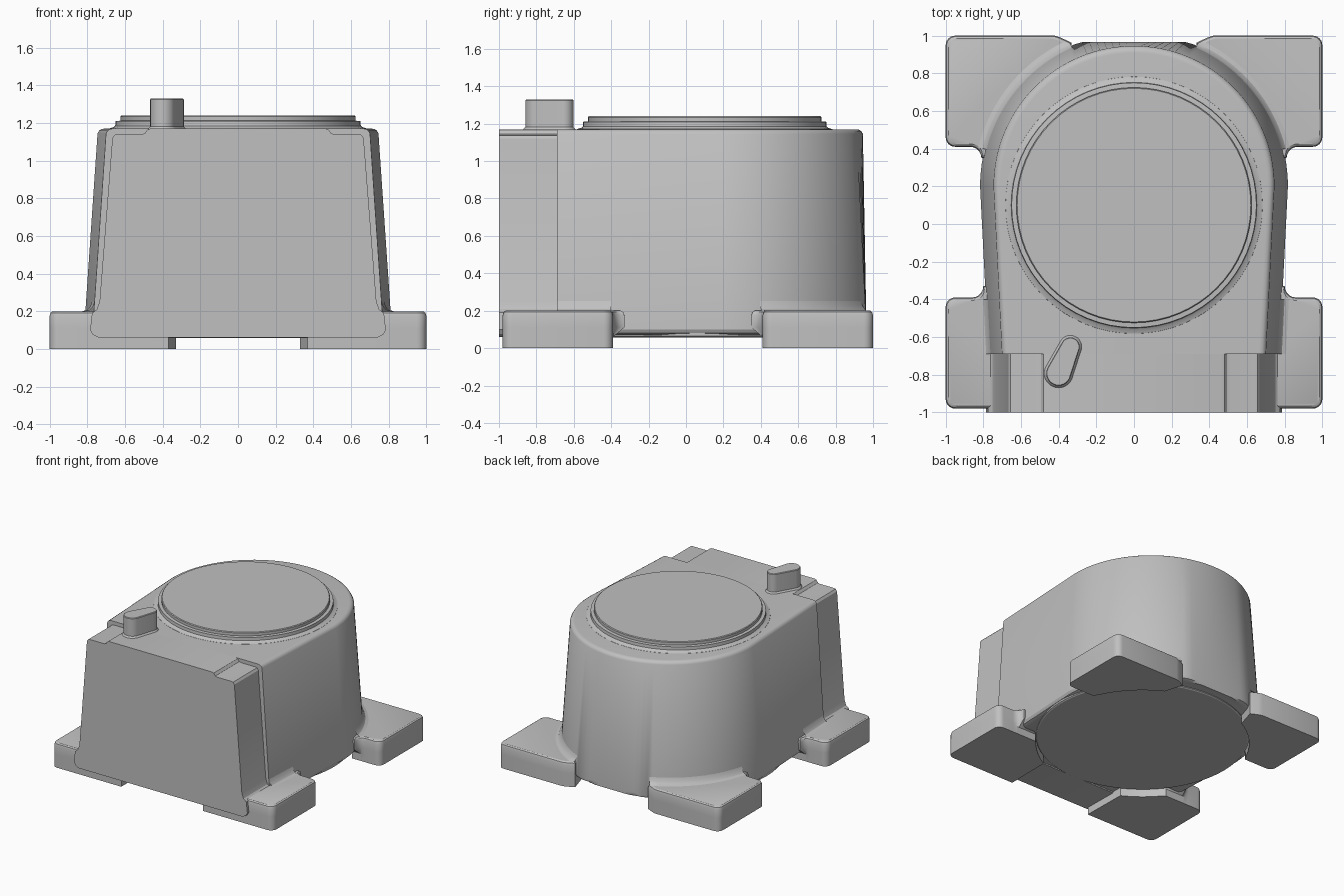
import bpy, bmesh
from math import sin, cos, radians, pi

cube = bpy.data.objects.get("Cube")
if cube:
    bpy.data.objects.remove(cube, do_unlink=True)

grey = bpy.data.materials.new("cast_grey")
grey.use_nodes = True
colour = (0.53, 0.53, 0.53, 1)
grey.diffuse_color = colour
grey.node_tree.nodes["Principled BSDF"].inputs["Base Color"].default_value = colour


def loft(name, rings, closed=True, mirror=False):
    """Skin a stack of point rings; closed rings also get end caps."""
    bm = bmesh.new()
    rows = [[bm.verts.new(p) for p in ring] for ring in rings]
    n = len(rows[0])
    for a, b in zip(rows, rows[1:]):
        for i in range(n if closed else n - 1):
            j = (i + 1) % n
            bm.faces.new((a[i], a[j], b[j], b[i]))
    if closed:
        bm.faces.new(rows[0][::-1])
        bm.faces.new(rows[-1])
        bmesh.ops.recalc_face_normals(bm, faces=bm.faces)
    mesh = bpy.data.meshes.new(name)
    bm.to_mesh(mesh)
    bm.free()
    mesh.materials.append(grey)
    mesh.shade_smooth()
    mesh.set_sharp_from_angle(angle=radians(30))
    obj = bpy.data.objects.new(name, mesh)
    bpy.context.collection.objects.link(obj)
    if mirror:
        obj.modifiers.new("mirror", "MIRROR")
    return obj


def arc(cx, cy, r, a0, a1, n):
    return [(cx + r * cos(radians(a0 + (a1 - a0) * i / n)),
             cy + r * sin(radians(a0 + (a1 - a0) * i / n))) for i in range(n + 1)]


def at(points, z):
    return [(x, y, z) for x, y in points]


# Housing: tapered U outline with a flattened back
ARC_Y, FRONT_Y, BACK_Y = 0.2, -0.69, 0.965


def half_width(z):
    return 0.824 - 0.0684 * z


def side(w, y):
    return (w - 0.045 * (ARC_Y - y) / (ARC_Y - FRONT_Y), y)


def back(w, a0, a1, n):
    return [(x, min(y, BACK_Y)) for x, y in arc(0, ARC_Y, w, a0, a1, n)]


def outline(z, inset=0):
    w = half_width(z) - inset
    x, y = side(w, FRONT_Y)
    return at([(x, y)] + back(w, 0, 180, 64) + [(-x, y)], z)


loft("housing", [outline(z, i) for z, i in (
    (0.07, 0.04), (0.08, 0.012), (0.1, 0), (1.145, 0),
    (1.16, 0.008), (1.168, 0.02), (1.17, 0.035))])

# Front block with lowered top corners and flared foot
half = [(0.74, 0.06), (0.77, 0.075), (0.785, 0.1), (0.775, 0.19), (0.75, 0.21),
        (0.735, 0.25), (0.667, 1.12), (0.655, 1.137), (0.64, 1.14),
        (0.51, 1.14), (0.495, 1.145), (0.48, 1.165), (0.465, 1.17)]
section = half + [(-x, z) for x, z in reversed(half)]
loft("front_block", [[(x, y, z) for x, z in section] for y in (-1, FRONT_Y)])

# Feet: rounded corners, hollow inner arc, filleted into the housing
PLATE_Y, PLATE_R = 0.1, 0.8


def foot(name, points, edge_y, sign, centre):
    cx, cy = centre
    rings = []
    for z, scale, clamp in ((0, 1, True), (0.06, 1, True), (0.11, 1, False),
                            (0.175, 1, False), (0.192, 0.985, False), (0.2, 0.95, False)):
        ring = []
        for x, y in points:
            if clamp:
                y = sign * max(sign * y, sign * edge_y)
            ring.append((cx + (x - cx) * scale, cy + (y - cy) * scale, z))
        rings.append(ring)
    loft(name, rings, mirror=True)


r = 0.05
rear = (arc(0, PLATE_Y, PLATE_R, 62, 18, 12)
        + arc(0.87, 0.35, 0.06, 180, 90, 5)
        + arc(1 - r, 0.41 + r, r, -90, 0, 6)
        + arc(1 - r, 1 - r, r, 0, 90, 6)
        + [(0.42, 1), (0.39, 0.99), (0.33, 0.962)])
foot("rear_feet", rear, 0.41, 1, (0.69, 0.7))

front = (arc(0, PLATE_Y, PLATE_R, -62, -32, 12)
         + arc(0.86, -0.33, 0.06, 180, 270, 5)
         + arc(1 - r, -0.39 - r, r, 90, 0, 6)
         + arc(1 - r, -0.98 + r, r, 0, -90, 6)
         + [(0.37, -0.98)])
foot("front_feet", front, -0.39, -1, (0.69, -0.69))

# Fillets where the housing meets the feet
cove = ((0.045, 0.199), (0.02, 0.207), (0.006, 0.225), (-0.002, 0.26))
loft("rear_fillets", [at(back(half_width(z) + o, 14, 66, 20), z) for o, z in cove],
     closed=False, mirror=True)
loft("front_fillets", [at([side(half_width(z) + o, y) for y in (FRONT_Y, -0.4)], z)
                       for o, z in cove], closed=False, mirror=True)


# Round stepped cover on top and round plate underneath
def turned(name, profile):
    loft(name, [at(arc(0, PLATE_Y, rad, 0, 354.375, 63), z) for rad, z in profile])


turned("top_cover", ((0.685, 1.165), (0.682, 1.171), (0.66, 1.178), (0.652, 1.185),
                     (0.65, 1.21), (0.625, 1.212), (0.625, 1.234), (0.62, 1.24)))
turned("base_plate", ((0.79, 0.058), (0.8, 0.064), (0.8, 0.09)))


# Teardrop stud
def teardrop(grow):
    return (arc(-0.4, -0.793, 0.066 + grow, 155, 335, 14)
            + arc(-0.338, -0.652, 0.05 + grow, -25, 155, 14))


loft("stud", [at(teardrop(g), z) for z, g in (
    (1.165, 0.012), (1.172, 0.01), (1.182, 0), (1.325, 0), (1.33, -0.004))])
